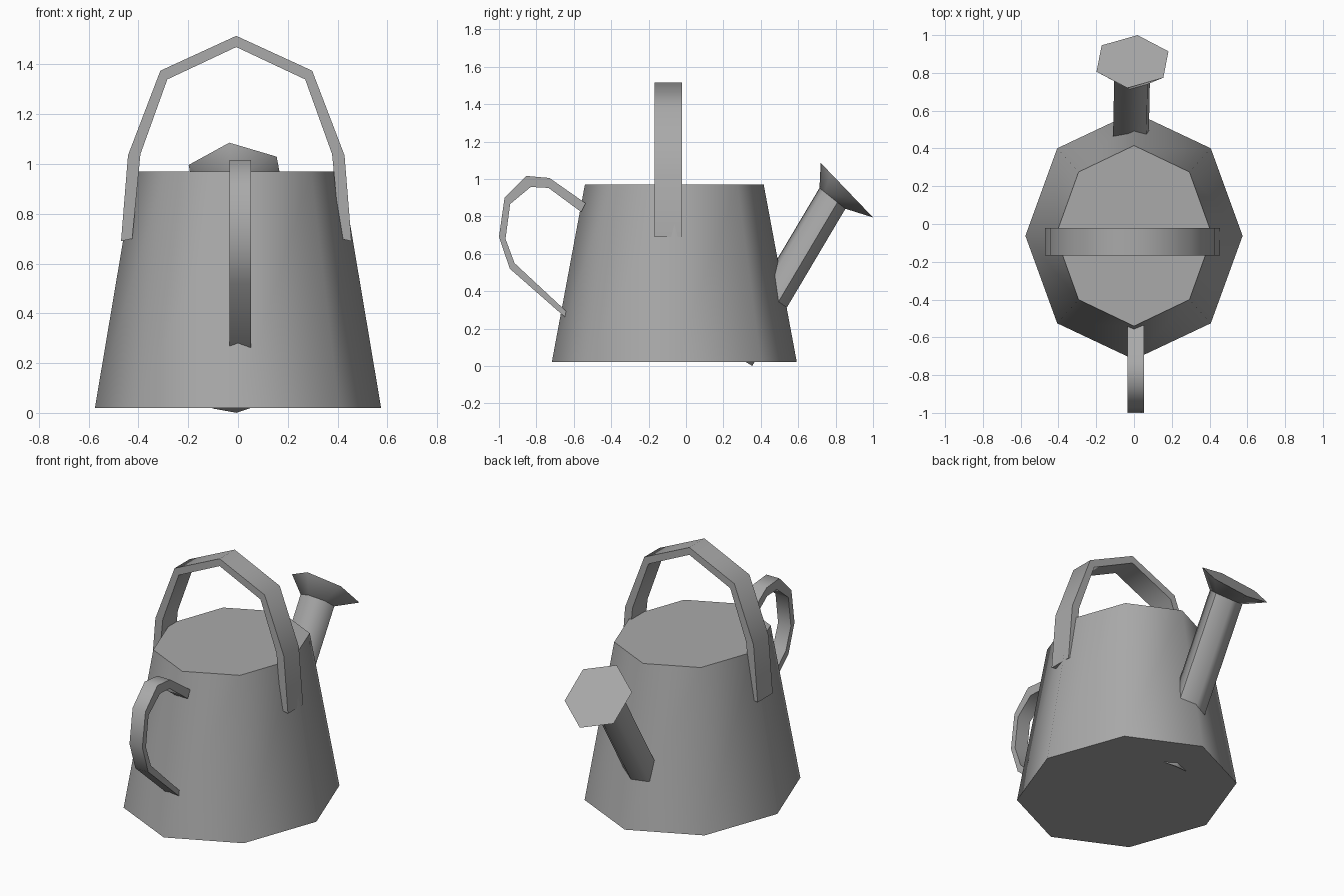
import bpy
import bmesh
import math
from mathutils import Vector

if "Cube" in bpy.data.objects:
    bpy.data.objects.remove(bpy.data.objects["Cube"], do_unlink=True)

# Single painted-metal colour
GREY = (0.4, 0.4, 0.4, 1.0)
metal = bpy.data.materials.new("grey metal")
metal.use_nodes = True
metal.diffuse_color = GREY
metal.node_tree.nodes["Principled BSDF"].inputs["Base Color"].default_value = GREY


def loft(name, rings):
    """Skin a list of equal-sized rings and cap both ends."""
    bm = bmesh.new()
    loops = [[bm.verts.new(p) for p in ring] for ring in rings]
    n = len(loops[0])
    for a, b in zip(loops, loops[1:]):
        for i in range(n):
            j = (i + 1) % n
            bm.faces.new((a[i], a[j], b[j], b[i]))
    bm.faces.new(loops[0])
    bm.faces.new(loops[-1])
    bmesh.ops.recalc_face_normals(bm, faces=bm.faces)
    mesh = bpy.data.meshes.new(name)
    bm.to_mesh(mesh)
    bm.free()
    mesh.materials.append(metal)
    obj = bpy.data.objects.new(name, mesh)
    bpy.context.collection.objects.link(obj)
    bpy.ops.object.select_all(action='DESELECT')
    obj.select_set(True)
    bpy.context.view_layer.objects.active = obj
    bpy.ops.object.shade_smooth_by_angle(angle=math.radians(65))
    return obj


def ring(center, u, v, sides, turn=0.0):
    """Polygon around center, with u and v as its half-axes."""
    angles = [math.radians(turn + 360 * i / sides) for i in range(sides)]
    return [Vector(center) + Vector(u) * math.cos(a) + Vector(v) * math.sin(a)
            for a in angles]


def strap(name, outer, inner, lo, hi, place):
    """Flat band between two paths, from lo to hi across its width."""
    loft(name, [[place(o, lo), place(o, hi), place(i, hi), place(i, lo)]
                for o, i in zip(outer, inner)])


# Tapered eight-sided can
loft("can_body", [
    ring((0, -0.0625, 0.02), (0.575, 0, 0), (0, 0.655, 0), 8),
    ring((0, -0.0625, 0.97), (0.415, 0, 0), (0, 0.478, 0), 8),
])


# Carrying handle arching over the top
def arch(half, peak):
    return ([(-x, z) for x, z in half] + [(0, peak)]
            + [(x, z) for x, z in reversed(half)])


strap("top_handle",
      arch([(0.463, 0.69), (0.435, 1.035), (0.305, 1.375)], 1.515),
      arch([(0.418, 0.70), (0.385, 1.04), (0.277, 1.34)], 1.47),
      -0.168, -0.022,
      lambda p, w: (p[0] - 0.007, w, p[1]))

# Pouring handle at the front
strap("side_handle",
      [(-0.537, 0.87), (-0.73, 1.005), (-0.853, 1.016), (-0.97, 0.90),
       (-1.0, 0.69), (-0.942, 0.52), (-0.64, 0.255)],
      [(-0.56, 0.823), (-0.735, 0.952), (-0.83, 0.957), (-0.94, 0.866),
       (-0.965, 0.68), (-0.917, 0.55), (-0.64, 0.292)],
      -0.035, 0.052,
      lambda p, w: (w, p[0], p[1]))

# Six-sided spout and its flared rose share the neck ring
TURN = 22.5
base = ring((-0.02, 0.278, 0.045), (0.103, 0, 0), (0, 0.077, -0.045), 6, TURN)
neck = ring((-0.01, 0.783, 0.896), (0.103, 0, 0), (0, 0.07, -0.056), 6, TURN)
face = ring((-0.008, 0.86, 0.94), (0.206, 0, 0), (0, 0.141, -0.147), 6, TURN)
loft("spout", [base, neck])
loft("spout_rose", [neck, face])
